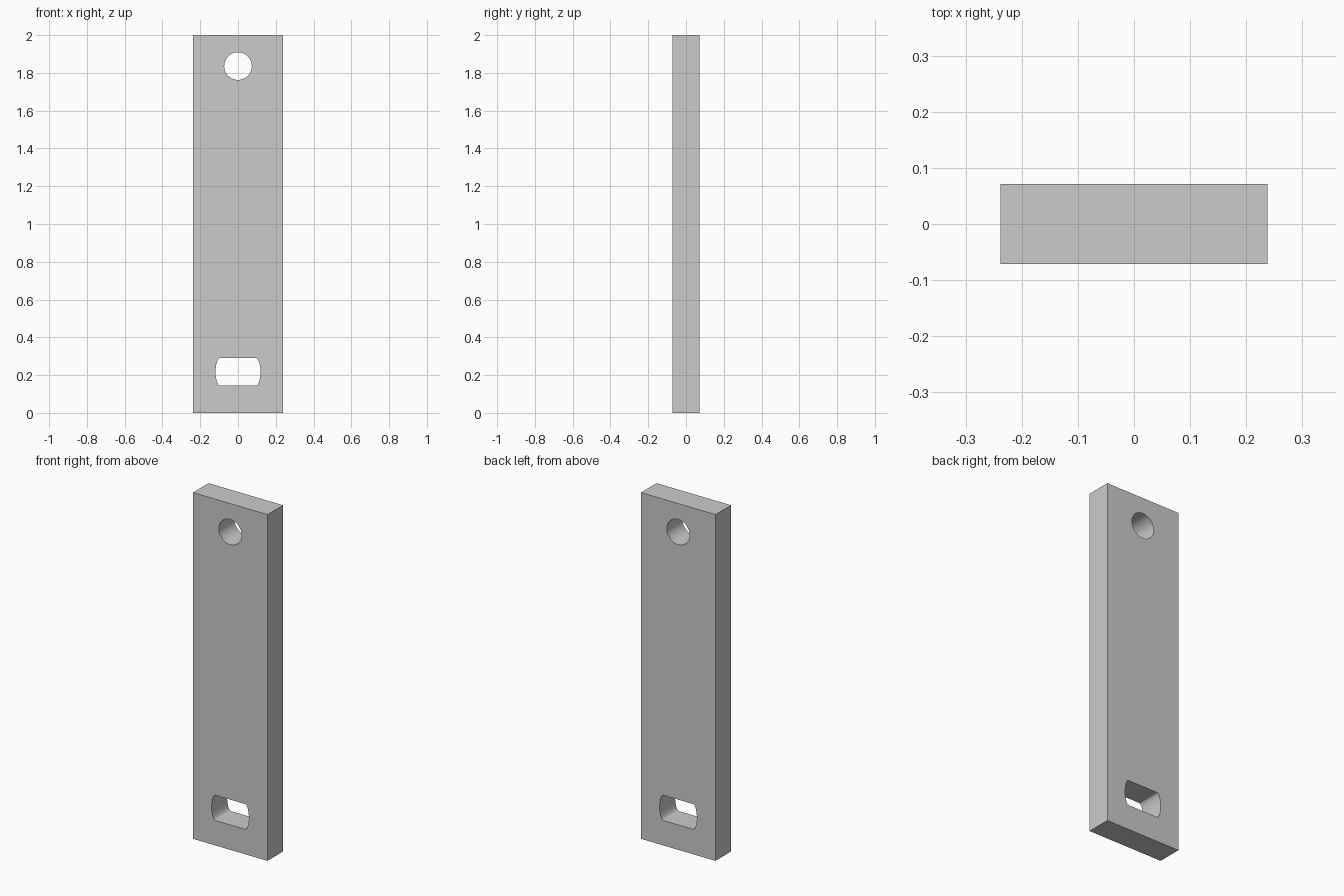
import bpy, bmesh
from math import cos, sin, pi

if "Cube" in bpy.data.objects:
    bpy.data.objects.remove(bpy.data.objects["Cube"])

HALF_W, HALF_D, HEIGHT = 0.238, 0.071, 2.0
HOLE_R = 0.073


def prism(name, outline, half_depth):
    """Extrude an (x, z) outline symmetrically along y."""
    bm = bmesh.new()
    face = bm.faces.new([bm.verts.new((x, -half_depth, z)) for x, z in outline])
    ext = bmesh.ops.extrude_face_region(bm, geom=[face])
    verts = [g for g in ext["geom"] if isinstance(g, bmesh.types.BMVert)]
    bmesh.ops.translate(bm, verts=verts, vec=(0, 2 * half_depth, 0))
    bmesh.ops.recalc_face_normals(bm, faces=bm.faces)
    mesh = bpy.data.meshes.new(name)
    bm.to_mesh(mesh)
    bm.free()
    obj = bpy.data.objects.new(name, mesh)
    bpy.context.collection.objects.link(obj)
    return obj


def rounded_slot(cz, straight, rx, rz, n=24):
    """Two half-ellipse ends joined by straight sides of half-length `straight`."""
    pts = []
    for side, start in ((1, -pi / 2), (-1, pi / 2)):
        for i in range(n + 1):
            a = start + pi * i / n
            pts.append((side * straight + rx * cos(a), cz + rz * sin(a)))
    return pts


# Flat bar
bar = prism("flat_bar", [(-HALF_W, 0), (HALF_W, 0), (HALF_W, HEIGHT), (-HALF_W, HEIGHT)], HALF_D)

# Round hole near the top, slot near the bottom
circle = [(HOLE_R * cos(2 * pi * i / 64), 1.836 + HOLE_R * sin(2 * pi * i / 64)) for i in range(64)]
cutters = [
    prism("hole_cutter", circle, 0.2),
    prism("slot_cutter", rounded_slot(0.217, 0.094, 0.025, HOLE_R), 0.2),
]

bpy.context.view_layer.objects.active = bar
bar.select_set(True)
for cutter in cutters:
    cutter.hide_render = True
    mod = bar.modifiers.new(cutter.name, "BOOLEAN")
    mod.operation = "DIFFERENCE"
    mod.solver = "EXACT"
    mod.object = cutter
    bpy.ops.object.modifier_apply(modifier=mod.name)
    bpy.data.objects.remove(cutter)

# Smooth hole walls, sharp bar edges
bpy.ops.object.shade_smooth_by_angle(angle=pi / 6)
